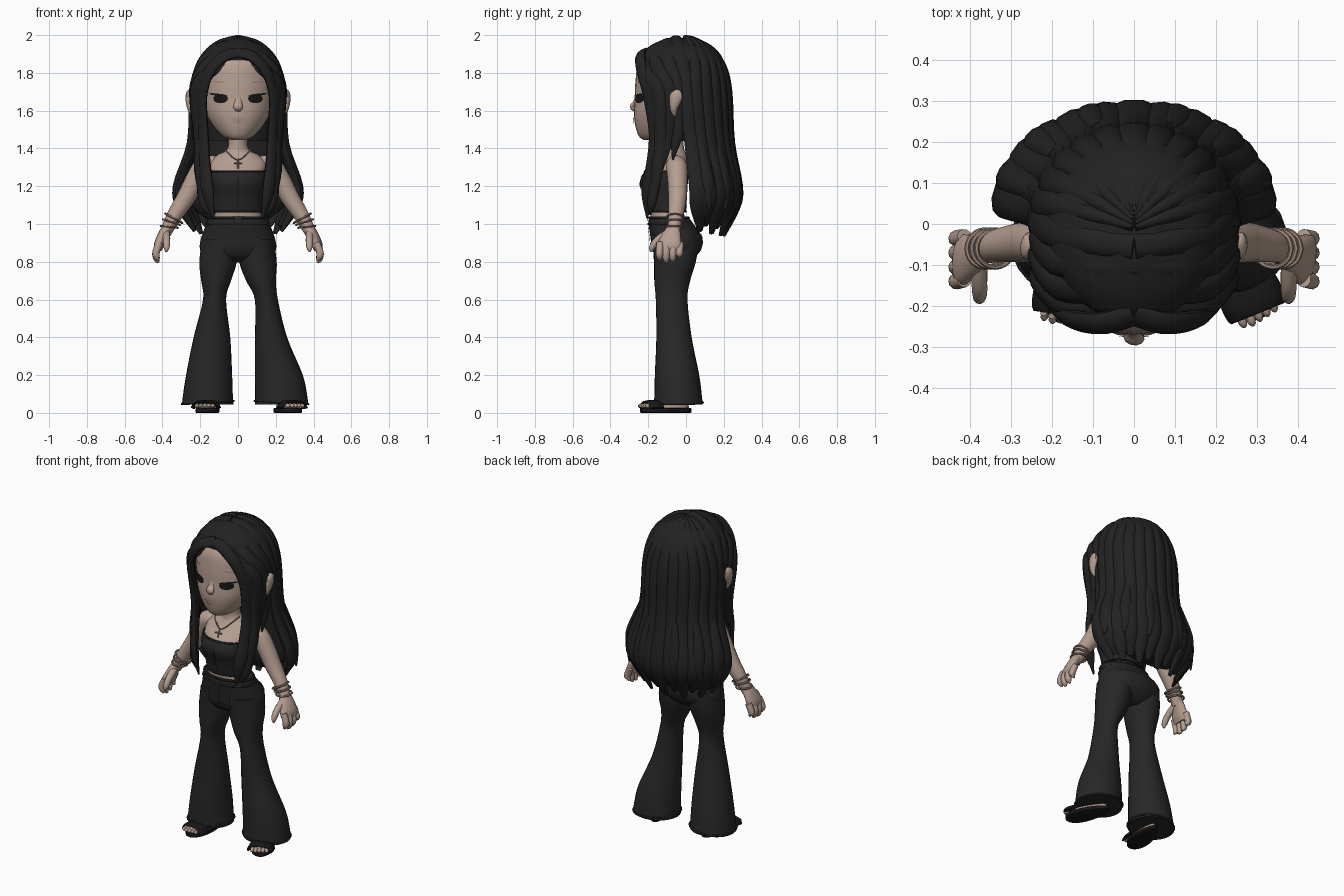
import bpy, math
from math import sin, cos, pi, radians
from mathutils import Vector
from mathutils.bvhtree import BVHTree

if "Cube" in bpy.data.objects:
    bpy.data.objects.remove(bpy.data.objects["Cube"])


def material(name, *rgb):
    m = bpy.data.materials.new(name)
    m.use_nodes = True
    m.diffuse_color = (*rgb, 1)
    m.node_tree.nodes["Principled BSDF"].inputs["Base Color"].default_value = (*rgb, 1)
    return m


SKIN = material("skin", .46, .34, .28)
LIP = material("lip", .41, .28, .235)
HAIR = material("hair black", .016, .016, .017)
CLOTH = material("cloth black", .02, .02, .021)
DARK = material("eye and shoe black", .009, .008, .008)
METAL = material("bronze", .33, .24, .195)


def build(name, verts, faces, mat, angle=50):
    me = bpy.data.meshes.new(name)
    me.from_pydata([tuple(v) for v in verts], [], faces)
    me.materials.append(mat)
    ob = bpy.data.objects.new(name, me)
    bpy.context.collection.objects.link(ob)
    bpy.ops.object.select_all(action='DESELECT')
    ob.select_set(True)
    bpy.context.view_layer.objects.active = ob
    bpy.ops.object.mode_set(mode='EDIT')
    bpy.ops.mesh.select_all(action='SELECT')
    bpy.ops.mesh.normals_make_consistent(inside=False)
    bpy.ops.object.mode_set(mode='OBJECT')
    bpy.ops.object.shade_smooth_by_angle(angle=radians(angle))
    return ob


def resample(keys, steps):
    """Smooth curve through tuples of any length."""
    k = [keys[0], *keys, keys[-1]]
    out = []
    for i in range(1, len(k) - 2):
        for j in range(steps):
            t = j / steps
            out.append([.5 * (2 * b + (c - a) * t + (2 * a - 5 * b + 4 * c - d) * t * t
                              + (3 * b - a - 3 * c + d) * t ** 3)
                        for a, b, c, d in zip(k[i - 1], k[i], k[i + 1], k[i + 2])])
    return out + [list(keys[-1])]


def skin_rings(name, rings, mat, closed=False):
    n, m = len(rings[0]), len(rings)
    faces = [(i * n + j, i * n + (j + 1) % n, (i + 1) % m * n + (j + 1) % n, (i + 1) % m * n + j)
             for i in range(m if closed else m - 1) for j in range(n)]
    if not closed:
        faces += [tuple(range(n)), tuple(range((m - 1) * n, m * n))]
    return build(name, [v for r in rings for v in r], faces, mat)


def loft(name, keys, mat, n=28, steps=5):
    """Stacked level ellipses: z, centre x, half width, front y, back y."""
    rings = [[(cx + rx * cos(2 * pi * j / n), (f + b) / 2 + (b - f) / 2 * sin(2 * pi * j / n), z)
              for j in range(n)] for z, cx, rx, f, b in resample(keys, steps)]
    return skin_rings(name, rings, mat)


def sweep(name, keys, mat, outward=None, n=10, steps=4, closed=False):
    """Tube along x, y, z with half width a and half thickness b."""
    pts = resample(keys + [keys[0]] if closed else keys, steps)
    if closed:
        pts.pop()
    rings = []
    for i, p in enumerate(pts):
        nxt = pts[(i + 1) % len(pts)] if closed else pts[min(i + 1, len(pts) - 1)]
        prv = pts[i - 1] if closed else pts[max(i - 1, 0)]
        t = (Vector(nxt[:3]) - Vector(prv[:3])).normalized()
        o = Vector(p[:3])
        out = outward(o) if outward else Vector((.13, 1, .21))
        side = t.cross(out).normalized()
        up = side.cross(t)
        rings.append([o + side * p[3] * cos(2 * pi * j / n) + up * p[4] * sin(2 * pi * j / n)
                      for j in range(n)])
    return skin_rings(name, rings, mat, closed)


def plate(name, cx, cz, rx, rz, target, mat, power=2, tilt=0, from_back=False, lift=.004):
    """Thin sheet projected on the front or back of a part."""
    me = target.data
    tree = BVHTree.FromPolygons([v.co for v in me.vertices], [tuple(p.vertices) for p in me.polygons])
    way = -1 if from_back else 1
    verts, n, m = [], 28, 5
    for i in range(1, m + 1):
        for j in range(n):
            c, s = cos(2 * pi * j / n), sin(2 * pi * j / n)
            u = rx * i / m * math.copysign(abs(c) ** (2 / power), c)
            w = rz * i / m * math.copysign(abs(s) ** (2 / power), s)
            x, z = cx + u * cos(tilt) - w * sin(tilt), cz + u * sin(tilt) + w * cos(tilt)
            hit = tree.ray_cast(Vector((x, -way, z)), Vector((0, way, 0)))[0]
            y = hit.y if hit else (verts[-1][1] if verts else 0) + way * lift
            verts.append((x, y - way * lift, z))
    faces = [(i * n + j, i * n + (j + 1) % n, (i + 1) * n + (j + 1) % n, (i + 1) * n + j)
             for i in range(m - 1) for j in range(n)] + [tuple(range(n))]
    return build(name, verts, faces, mat)


def ring(name, c, rx, ry, thick, mat, slope=0):
    keys = [(c[0] + rx * cos(a), c[1] + ry * sin(a), c[2] + slope * cos(a), thick, thick)
            for a in [2 * pi * k / 12 for k in range(12)]]
    return sweep(name, keys, mat, lambda p: Vector((0, 0, 1)), n=6, steps=2, closed=True)


# Head and face
head = loft("head", [(1.445, 0, .035, -.225, -.14), (1.463, 0, .08, -.248, -.06), (1.51, 0, .125, -.266, 0),
                     (1.58, 0, .168, -.276, .06), (1.66, 0, .192, -.272, .12), (1.75, 0, .205, -.268, .16),
                     (1.85, 0, .185, -.25, .16), (1.93, 0, .12, -.17, .11), (1.96, 0, .03, -.06, .02)], SKIN)
sweep("nose", [(0, -.256, 1.71, .014, .008), (0, -.266, 1.65, .02, .012), (0, -.279, 1.62, .026, .018),
               (0, -.268, 1.60, .016, .008)], SKIN)
plate("upper_lip", 0, 1.556, .038, .009, head, LIP, lift=.005)
plate("lower_lip", 0, 1.541, .029, .010, head, LIP, lift=.006)

# Torso and strapless top
body = [(1.0, 0, .14, -.185, .0), (1.06, 0, .122, -.19, -.01), (1.14, 0, .128, -.208, -.005),
        (1.22, 0, .142, -.234, .0), (1.28, 0, .145, -.21, .01)]
loft("torso", body + [(1.325, 0, .15, -.165, .015), (1.365, 0, .11, -.135, .005),
                      (1.40, 0, .055, -.125, -.01), (1.50, 0, .05, -.13, -.02)], SKIN)
bodice = loft("bodice", [(z, x, r + .01, f - .01, b + .01) for z, x, r, f, b in body[1:]], CLOTH)
ring("bodice_hem", (0, -.1, 1.065), .131, .099, .006, CLOTH)
ring("bodice_trim", (0, -.1, 1.277), .153, .118, .006, CLOTH)
plate("front_seam", 0, 1.17, .003, .09, bodice, DARK, power=6)

# Trousers
hips = loft("hips", [(.795, 0, .08, -.1, .01), (.825, 0, .175, -.155, .05), (.87, 0, .202, -.18, .08),
                     (.93, 0, .194, -.188, .086), (1.0, 0, .168, -.198, .04), (1.035, 0, .16, -.195, .015)], CLOTH)
ring("waistband_low", (0, -.085, 1.0), .166, .113, .007, CLOTH)
ring("waistband_top", (0, -.09, 1.033), .158, .103, .007, CLOTH)
plate("fly", .012, .93, .014, .055, hips, CLOTH, power=5, lift=.006)
plate("buckle", 0, 1.017, .02, .015, hips, CLOTH, power=6, lift=.009)
legs = {"left": [(.92, .1, .088, -.178, .07), (.8, .106, .099, -.17, .052), (.7, .122, .079, -.168, .022),
                 (.6, .15, .061, -.16, .008), (.4, .175, .085, -.157, .03), (.2, .216, .127, -.165, .07),
                 (.08, .229, .139, -.168, .085), (.045, .23, .141, -.17, .088)],
        "right": [(.92, -.1, .088, -.178, .07), (.8, -.106, .099, -.17, .052), (.7, -.116, .079, -.168, .022),
                  (.6, -.124, .061, -.16, .008), (.4, -.138, .097, -.157, .03), (.2, -.153, .122, -.165, .07),
                  (.08, -.16, .133, -.168, .085), (.045, -.16, .136, -.17, .088)]}
for side, keys in legs.items():
    loft(side + "_trouser_leg", keys, CLOTH)
    z, cx, r, f, b = keys[-1]
    ring(side + "_hem", (cx, (f + b) / 2, .055), r, (b - f) / 2, .007, CLOTH, slope=.008 if cx < 0 else -.008)

# Feet: dark sole and heel, bare foot, broad strap leaving the toe tips bare
for side, heel, toe in [("left", (.215, .0), (.3, -.212)), ("right", (-.142, .0), (-.175, -.215))]:
    h, t = Vector((*heel, 0)), Vector((*toe, 0))
    along = (t - h).normalized()
    across = Vector((-along.y, along.x, 0))

    def foot_ring(z, grow):
        out = []
        for k in range(24):
            a = 2 * pi * k / 24
            w = (.06 + .014 * cos(a) + grow) * sin(a)
            out.append((h + t) / 2 + along * (.138 + grow) * cos(a) + across * w + Vector((0, 0, z)))
        return out
    skin_rings(side + "_sole", [foot_ring(0, -.006), foot_ring(.004, 0), foot_ring(.022, 0),
                                foot_ring(.026, -.005)], DARK)
    skin_rings(side + "_foot", [foot_ring(.02, -.014), foot_ring(.036, -.013), foot_ring(.05, -.025)], SKIN)
    for k in range(5):
        p = t + along * (.018 - .004 * abs(k - 1)) + across * (k - 2) * .021
        q, r = p - along * .04, p + along * .012
        sweep(side + "_toe_%d" % k, [(q.x, q.y, .042, .012, .012), (p.x, p.y, .037, .012, .011),
                                     (r.x, r.y, .031, .005, .005)], SKIN, n=8)
    c = t - along * .034
    e = [c + across * s for s in (-.07, -.044, .044, .07)]
    sweep(side + "_strap", [(q.x, q.y, z, .042, .01) for q, z in zip(e, (.025, .055, .055, .025))],
          DARK, lambda p: Vector((0, 0, 1)))

# Hair base behind the face, and the hanging mass
loft("hair_cap", [(1.44, 0, .19, -.06, .19), (1.6, 0, .215, -.10, .22), (1.75, 0, .226, -.16, .222),
                  (1.87, 0, .205, -.24, .198), (1.94, 0, .15, -.195, .142), (1.985, 0, .05, -.1, .06)], HAIR)
loft("hair_back", [(1.03, 0, .17, .07, .17), (1.1, 0, .25, .04, .22), (1.2, 0, .285, .03, .25),
                   (1.4, 0, .235, .0, .23), (1.6, 0, .2, -.02, .21)], HAIR)


def outward(p):
    return p - Vector((0, -.02, min(p.z, 1.7)))


def dome(start, az, t):
    """Point on the skull between the parting and a compass angle."""
    a = Vector((0, -sin(start), cos(start)))
    b = Vector((sin(az), -cos(az), 0))
    d = a.slerp(b, t)
    f = 1 + (.65 * d.x ** 2 * d.y ** 2 if d.y < 0 else .05 * d.y)
    return (.234 * d.x * f, -.02 + .232 * d.y * f, 1.70 + .28 * d.z)


locks = [(47, 60), (34, 73), (21, 84), (9, 96)] + [(-3 - 2 * k, 108 + 14.2 * k) for k in range(6)]
for s, side in [(1, "left"), (-1, "right")]:
    def lock(name, keys):
        sweep(side + "_" + name, [(s * k[0], *k[1:]) for k in keys], HAIR, outward)

    # Locks framing the face
    lock("face_lock", [(0, -.222, 1.908, .033, .018), (.075, -.242, 1.888, .034, .02), (.15, -.234, 1.81, .034, .02),
                       (.19, -.2, 1.68, .034, .02), (.184, -.165, 1.48, .038, .022), (.178, -.175, 1.32, .042, .024),
                       (.16, -.207, 1.17, .038, .022), (.13, -.205, 1.03, .006, .005)])
    lock("temple_lock", [(.17, -.21, 1.8, .02, .012), (.2, -.193, 1.72, .032, .018), (.212, -.165, 1.62, .032, .016),
                         (.205, -.155, 1.52, .026, .014), (.195, -.16, 1.43, .004, .004)])
    for i, (p, az) in enumerate(locks):
        p, az = radians(p), radians(az)
        widths = (.035, .036, .04, .044) if i < 4 else (.012, .021, .033, .04)
        keys = [(*dome(p, az, t), w, .023) for t, w in zip((0, .3, .62, 1), widths)]
        sx, cy = sin(az), -cos(az)
        if i < 2:
            keys += [(.208, -.135 + .03 * i, 1.45, .038, .022), (.205 - .01 * i, -.155, 1.28, .036, .022),
                     (.17 + .015 * i, -.18, 1.12, .028, .02), (.15, -.19, 1.05, .005, .005)]
        elif i == 2:
            keys += [(.225, -.04, 1.52, .036, .018), (.222, -.055, 1.43, .026, .016), (.215, -.07, 1.34, .004, .004)]
        else:
            low = i % 2 * .035
            keys += [(.245 * sx, .01 + .225 * cy, 1.43, .043, .026), (.315 * sx, .045 + .228 * cy, 1.2, .055, .03),
                     (.298 * sx, .05 + .212 * cy, 1.09, .052, .027),
                     (.23 * sx, .06 + .14 * cy, 1.0 - low - .03 * cy, .014, .008)]
        lock("lock_%d" % i, keys)
    # Flicked ends standing off the mass
    for i, az in enumerate((106, 132, 160)):
        sx, cy = sin(radians(az)), -cos(radians(az))
        lock("flick_%d" % i, [(.26 * sx, .02 + .23 * cy, 1.42, .02, .012), (.32 * sx, .05 + .23 * cy, 1.25, .036, .02),
                              (.328 * sx, .055 + .232 * cy, 1.16, .032, .02),
                              (.335 * sx, .06 + .225 * cy, 1.08, .006, .005)])

    # Ear, eye and brow
    sweep(side + "_ear", [(s * .235, -.06, 1.575, .012, .012), (s * .25, -.065, 1.61, .018, .02),
                          (s * .258, -.055, 1.66, .02, .034), (s * .26, -.05, 1.695, .014, .028),
                          (s * .25, -.05, 1.71, .004, .008)], SKIN)
    plate(side + "_eye", s * .092, 1.664, .038, .024, head, DARK, power=2.2)
    plate(side + "_lash", s * .104, 1.684, .05, .006, head, DARK, tilt=s * .12, lift=.006)
    plate(side + "_brow", s * .105, 1.752, .034, .004, head, METAL, tilt=s * .06)

    # Arm, hand and bracelets
    sweep(side + "_arm", [(s * x, y, z, r, r) for x, y, z, r in
                          ((.11, -.06, 1.315, .045), (.175, -.05, 1.305, .056), (.225, -.045, 1.235, .053),
                           (.275, -.045, 1.14, .049), (.333, -.053, 1.05, .041), (.368, -.063, .985, .034),
                           (.385, -.068, .95, .03))], SKIN, n=16)
    sweep(side + "_palm", [(s * .37, -.065, .985, .03, .034), (s * .397, -.077, .94, .028, .052),
                           (s * .418, -.087, .89, .027, .064), (s * .424, -.088, .86, .018, .058)], SKIN, n=14)
    for i in range(4):
        y, tip = -.14 + .035 * i, .80 + (.008, -.005, 0, .02)[i]
        sweep(side + "_finger_%d" % i, [(s * .415, y + .004, .90, .019, .019), (s * .434, y, .85, .02, .02),
                                        (s * .43, y, tip + .018, .017, .017), (s * .42, y, tip, .006, .006)], SKIN)
    sweep(side + "_thumb", [(s * .38, -.09, .955, .021, .021), (s * .378, -.15, .915, .02, .02),
                            (s * .378, -.18, .875, .016, .016), (s * .38, -.184, .852, .005, .005)], SKIN)
    for i, (x, z) in enumerate(((.34, 1.03), (.352, 1.01), (.364, .985))):
        ring(side + "_bracelet_%d" % i, (s * x, -.06, z), .045, .046, .006, METAL, slope=s * (.025 - .01 * i))

    # Front and back pockets, proud of the cloth
    plate(side + "_front_pocket", s * .115, .905, .047, .038, hips, CLOTH, power=7, tilt=-s * .08, lift=.008)
    plate(side + "_back_pocket", s * .1, .90, .05, .05, hips, CLOTH, power=7, from_back=True, lift=.007)

# Necklace and pendant
sweep("necklace", [(x, y, z, .0035, .0035) for x, y, z in
                   ((-.075, -.09, 1.405), (-.06, -.145, 1.385), (-.03, -.165, 1.355), (0, -.178, 1.34),
                    (.03, -.165, 1.355), (.06, -.145, 1.385), (.075, -.09, 1.405))], METAL, n=6)
for name, a, b in [("pendant_bar", (0, -.182, 1.345), (0, -.203, 1.295)),
                   ("pendant_cross", (-.022, -.196, 1.322), (.022, -.196, 1.322))]:
    sweep(name, [(*a, .0045, .0045), (*b, .0045, .0045)], METAL, n=6, steps=2)
